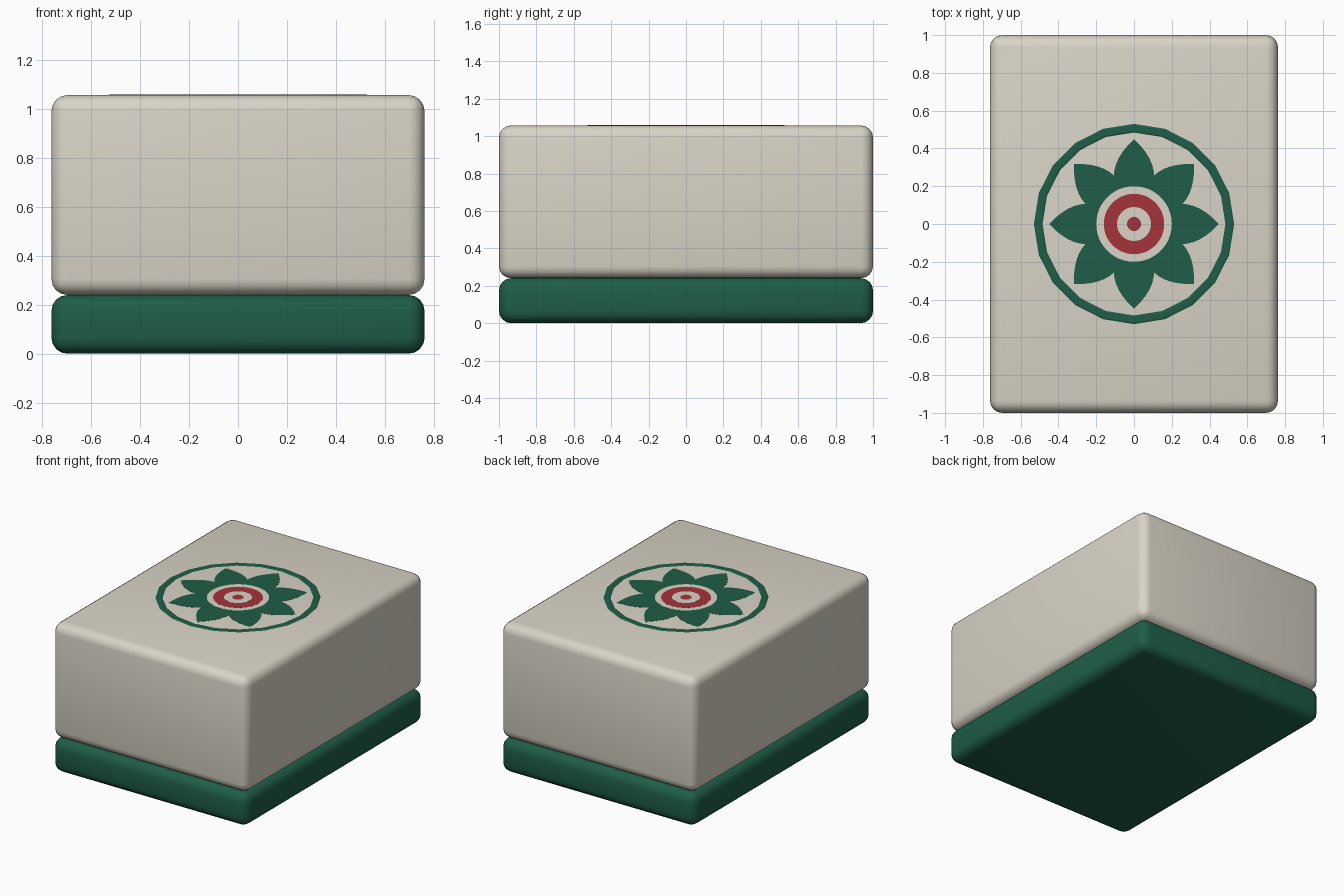
import bpy, bmesh
from math import sin, cos, pi

if "Cube" in bpy.data.objects:
    bpy.data.objects.remove(bpy.data.objects["Cube"])

TOP = 1.057


def material(name, rgb):
    m = bpy.data.materials.new(name)
    m.diffuse_color = (*rgb, 1)
    m.use_nodes = True
    m.node_tree.nodes["Principled BSDF"].inputs["Base Color"].default_value = m.diffuse_color
    return m


CREAM = material("cream", (0.70, 0.66, 0.57))
GREEN = material("green", (0.013, 0.11, 0.063))
RED = material("red", (0.38, 0.033, 0.042))


def make(name, bm, mat):
    bmesh.ops.recalc_face_normals(bm, faces=bm.faces)
    mesh = bpy.data.meshes.new(name)
    bm.to_mesh(mesh)
    bm.free()
    mesh.materials.append(mat)
    ob = bpy.data.objects.new(name, mesh)
    bpy.context.collection.objects.link(ob)
    return ob


def rounded_block(name, z0, z1, mat):
    bpy.ops.mesh.primitive_cube_add(size=1, location=(0, 0, (z0 + z1) / 2))
    ob = bpy.context.object
    ob.name = name
    ob.scale = (1.525, 2, z1 - z0)
    bpy.ops.object.transform_apply(location=False, rotation=False, scale=True)
    ob.data.materials.append(mat)
    bevel = ob.modifiers.new("rounding", 'BEVEL')
    bevel.width = 0.065
    bevel.segments = 4
    bpy.ops.object.modifier_apply(modifier="rounding")
    bpy.ops.object.shade_smooth_by_angle(angle=pi / 4)


def plate(name, outline, height, mat):
    # thin inlay whose top sits just above the tile face
    bm = bmesh.new()
    face = bm.faces.new([bm.verts.new((x, y, TOP - 0.01)) for x, y in outline])
    ext = bmesh.ops.extrude_face_region(bm, geom=[face])
    for v in ext["geom"]:
        if isinstance(v, bmesh.types.BMVert):
            v.co.z = TOP + height
    make(name, bm, mat)


# Two-layer tile
rounded_block("tile_back", 0, 0.24, GREEN)
rounded_block("tile_body", 0.24, TOP, CREAM)

# Faceted border ring, slightly raised
N = 20
profile = [(0.484, -0.01), (0.484, 0.0), (0.492, 0.003),
           (0.522, 0.003), (0.53, 0.0), (0.53, -0.01)]
bm = bmesh.new()
rings = [[bm.verts.new((r * cos(2 * pi * i / N), r * sin(2 * pi * i / N), TOP + z))
          for r, z in profile] for i in range(N)]
P = len(profile)
for i in range(N):
    a, b = rings[i], rings[(i + 1) % N]
    for j in range(P):
        k = (j + 1) % P
        bm.faces.new((a[j], b[j], b[k], a[k]))
make("border_ring", bm, GREEN)

# Eight pointed petals with bowed edges
STEPS = 12
ts = [-1 + 2 * i / STEPS for i in range(STEPS + 1)]
side = [(0.25 + 0.2 * t, 0.107 * (1 - t * t)) for t in ts]
petal = side + [(r, -w) for r, w in reversed(side[1:-1])]
for n in range(8):
    c, s = cos(n * pi / 4), sin(n * pi / 4)
    plate(f"petal_{n + 1}", [(r * c - w * s, r * s + w * c) for r, w in petal],
          0.0008 + 0.0001 * (n % 2), GREEN)

# Concentric centre discs
discs = [("centre_cream", 0.2, CREAM), ("centre_red", 0.16, RED),
         ("eye_cream", 0.09, CREAM), ("eye_red", 0.037, RED)]
for n, (name, r, mat) in enumerate(discs):
    plate(name, [(r * cos(pi * i / 24), r * sin(pi * i / 24)) for i in range(48)],
          0.0014 + 0.0005 * n, mat)
